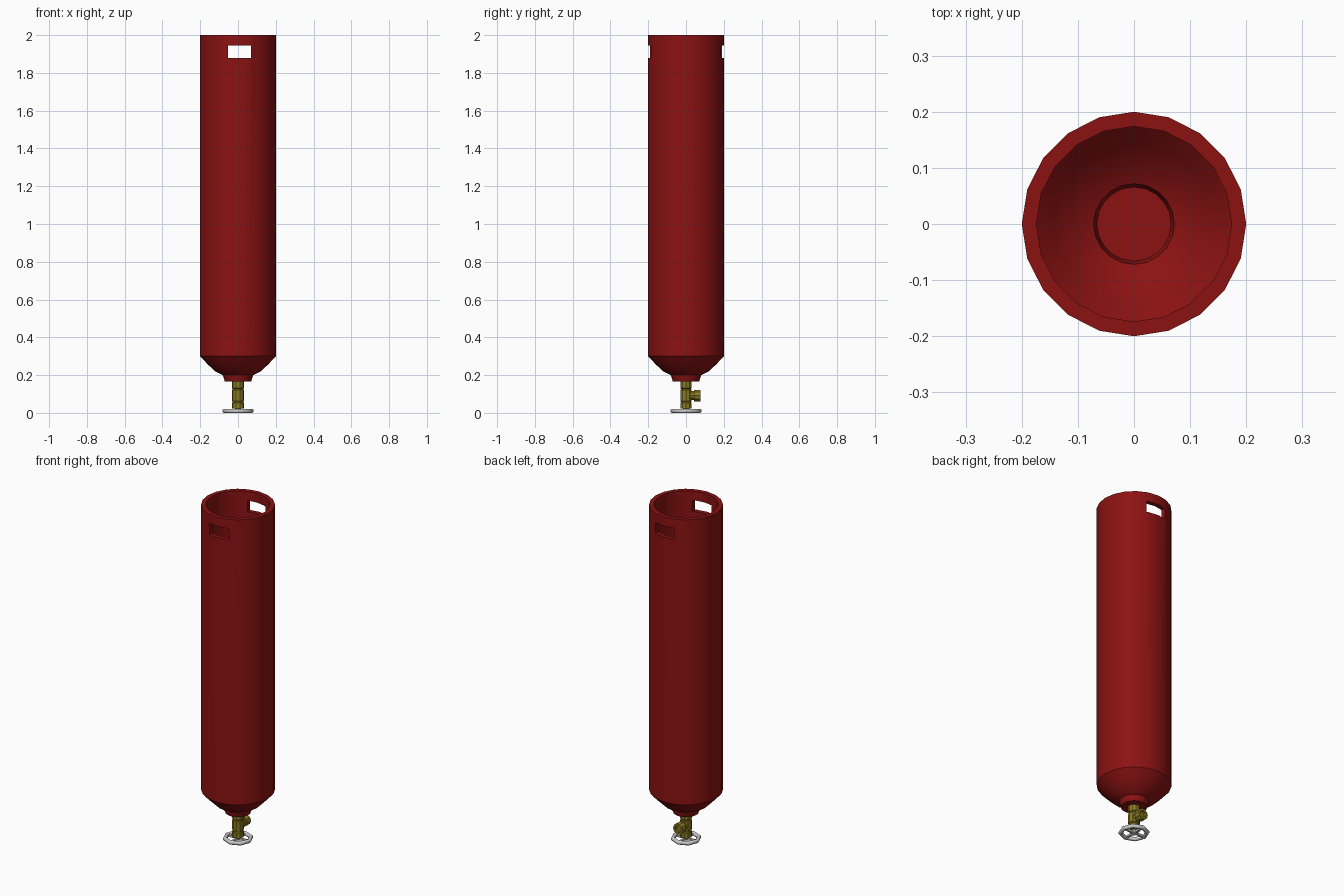
import bpy, bmesh, math
from mathutils import Matrix, Vector

if "Cube" in bpy.data.objects:
    bpy.data.objects.remove(bpy.data.objects["Cube"])


def material(name, color):
    m = bpy.data.materials.new(name)
    m.diffuse_color = (*color, 1)
    m.use_nodes = True
    m.node_tree.nodes["Principled BSDF"].inputs["Base Color"].default_value = m.diffuse_color
    return m


RED = material("red_paint", (0.26, 0.006, 0.006))
BRASS = material("brass", (0.27, 0.21, 0.015))


def finish(bm, name, mat=None, smooth=None):
    bmesh.ops.remove_doubles(bm, verts=bm.verts, dist=1e-5)
    bmesh.ops.recalc_face_normals(bm, faces=bm.faces)
    me = bpy.data.meshes.new(name)
    bm.to_mesh(me)
    bm.free()
    ob = bpy.data.objects.new(name, me)
    bpy.context.collection.objects.link(ob)
    if mat:
        me.materials.append(mat)
    if smooth:
        bpy.ops.object.select_all(action='DESELECT')
        ob.select_set(True)
        bpy.context.view_layer.objects.active = ob
        bpy.ops.object.shade_smooth_by_angle(angle=math.radians(smooth))
    return ob


def lathe(name, profile, sides, mat=None, smooth=None, matrix=Matrix(), closed=False):
    """Revolve (radius, height) points around z."""
    bm = bmesh.new()
    vs = [bm.verts.new((r, 0, z)) for r, z in profile]
    pairs = list(zip(vs, vs[1:])) + ([(vs[-1], vs[0])] if closed else [])
    edges = [bm.edges.new(p) for p in pairs]
    bmesh.ops.spin(bm, geom=vs + edges, cent=(0, 0, 0), axis=(0, 0, 1),
                   angle=math.tau, steps=sides)
    bm.transform(matrix)
    return finish(bm, name, mat, smooth)


def box(bm, center, size, rot=0):
    m = (Matrix.Rotation(rot, 4, 'Z') @ Matrix.Translation(center)
         @ Matrix.Diagonal((*size, 1)))
    bmesh.ops.create_cube(bm, size=1, matrix=m)


# Hollow tank: outside from the neck up, over the rim, down the inside
tank = lathe("tank_shell", [
    (0, 0.167), (0.07, 0.167), (0.08, 0.20), (0.122, 0.22), (0.165, 0.262), (0.2, 0.30),
    (0.2, 2.0), (0.174, 2.0), (0.174, 0.31), (0.145, 0.28), (0.11, 0.243),
    (0.072, 0.225), (0.066, 0.19), (0, 0.19)], 20, RED, 35)

# Handle slots cut through the front and back of the skirt
bm = bmesh.new()
box(bm, (0.008, 0, 1.912), (0.124, 0.6, 0.066))
cutter = finish(bm, "slot_cutter")
cutter.hide_render = True
cutter.hide_viewport = True
cut = tank.modifiers.new("slots", 'BOOLEAN')
cut.object = cutter
cut.operation = 'DIFFERENCE'
cut.solver = 'EXACT'

# Valve body with a slim waist at each joint
lathe("valve_body", [
    (0, 0.012), (0.016, 0.012), (0.016, 0.022), (0.032, 0.022), (0.032, 0.053), (0.028, 0.057),
    (0.028, 0.06), (0.032, 0.064), (0.032, 0.12), (0.028, 0.124),
    (0.028, 0.127), (0.032, 0.131), (0.032, 0.17), (0, 0.17)], 10, BRASS, 30)

# Side outlet pointing to +y
lathe("valve_outlet", [
    (0, 0.01), (0.024, 0.01), (0.024, 0.042), (0.032, 0.042), (0.032, 0.077),
    (0.02, 0.077), (0.02, 0.06), (0, 0.06)], 10, BRASS, 30,
    Matrix.Translation((0, 0, 0.092)) @ Matrix.Rotation(-math.pi / 2, 4, 'X'))

# Octagonal handwheel: rim, spokes and hub
lathe("handwheel_rim", [
    (0.062, 0.004), (0.067, 0), (0.076, 0), (0.082, 0.005), (0.082, 0.016),
    (0.076, 0.021), (0.067, 0.021), (0.062, 0.016)], 8, None, 50, closed=True)
bm = bmesh.new()
for i in range(4):
    box(bm, (0.039, 0, 0.01), (0.06, 0.012, 0.011), i * math.pi / 2)
finish(bm, "handwheel_spokes")
lathe("handwheel_hub", [(0, 0.002), (0.018, 0.002), (0.018, 0.02), (0, 0.02)], 8)
